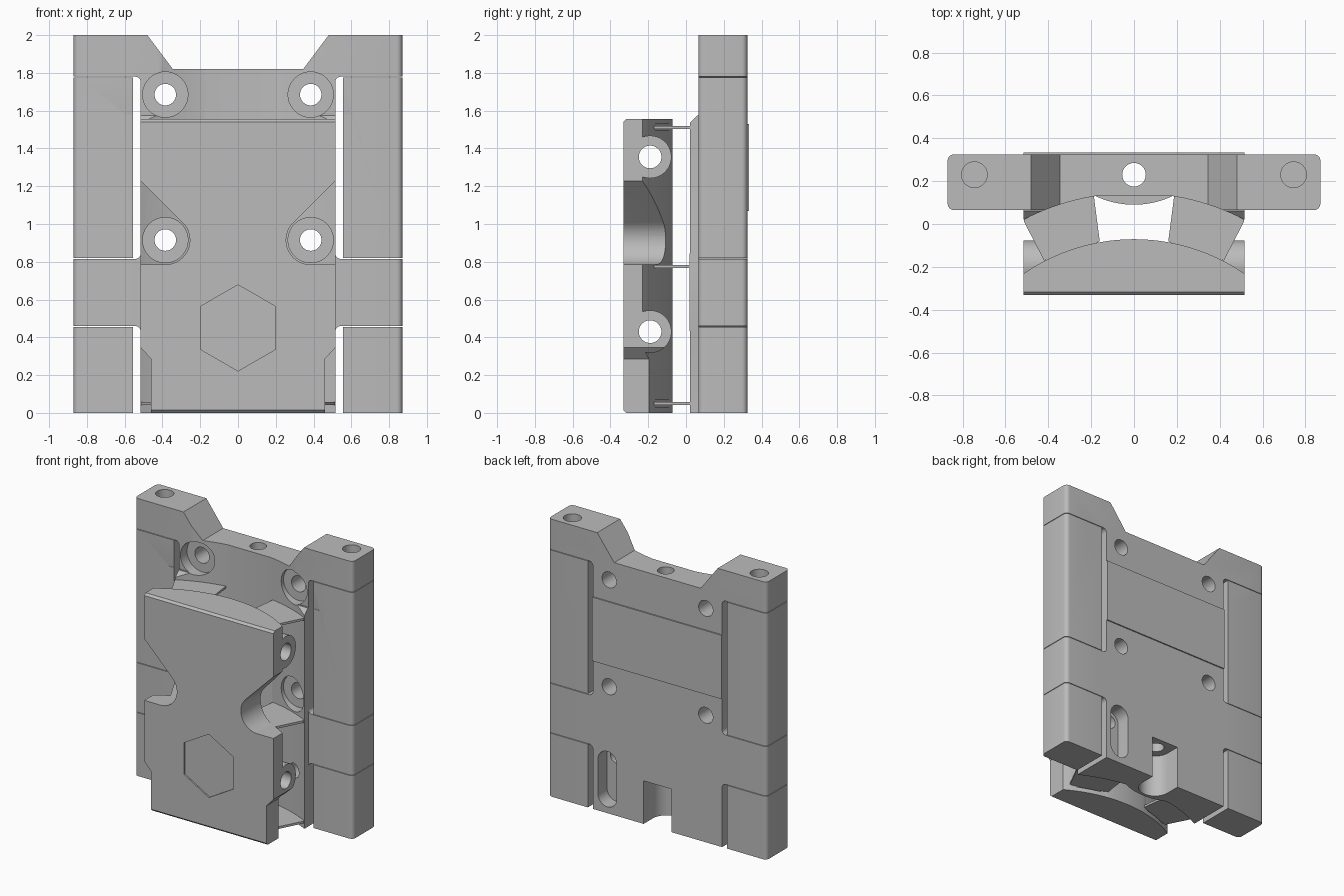
import bpy, bmesh
from math import sin, cos, pi, sqrt, radians

if "Cube" in bpy.data.objects:
    bpy.data.objects.remove(bpy.data.objects["Cube"])

grey = bpy.data.materials.new("machined grey")
grey.use_nodes = True
grey.diffuse_color = (0.5, 0.5, 0.5, 1)
grey.node_tree.nodes["Principled BSDF"].inputs["Base Color"].default_value = (0.5, 0.5, 0.5, 1)

AXES = {"x": lambda u, v, w: (w, u, v),
        "y": lambda u, v, w: (u, w, v),
        "z": lambda u, v, w: (u, v, w)}
SIDES = (-1, 1)
CY = -0.98            # shared centre of the curved faces
R_IN, R_OUT = 0.909, 1.125


def prism(name, pts, lo, hi, axis):
    """Extrude a closed outline along an axis."""
    bm = bmesh.new()
    rings = [[bm.verts.new(AXES[axis](u, v, w)) for u, v in pts] for w in (lo, hi)]
    bm.faces.new(rings[0])
    bm.faces.new(rings[1])
    n = len(pts)
    for i in range(n):
        j = (i + 1) % n
        bm.faces.new((rings[0][i], rings[0][j], rings[1][j], rings[1][i]))
    bmesh.ops.recalc_face_normals(bm, faces=bm.faces)
    mesh = bpy.data.meshes.new(name)
    bm.to_mesh(mesh)
    bm.free()
    mesh.materials.append(grey)
    ob = bpy.data.objects.new(name, mesh)
    bpy.context.collection.objects.link(ob)
    return ob


def arc(cx, cy, r, a0, a1, n):
    angles = [radians(a0 + (a1 - a0) * i / n) for i in range(n + 1)]
    return [(cx + r * cos(a), cy + r * sin(a)) for a in angles]


def circle(cx, cy, r, n=40):
    return arc(cx, cy, r, 0, 360 - 360 / n, n - 1)


def rect(u0, u1, v0, v1):
    return [(u0, v0), (u1, v0), (u1, v1), (u0, v1)]


def flip(pts, s):
    return [(s * u, v) for u, v in pts]


def bow(r, half, n=40):
    """Points along a shared-centre arc from +half to -half."""
    xs = [half - 2 * half * i / n for i in range(n + 1)]
    return [(x, CY + sqrt(r * r - x * x)) for x in xs]


def boolean(ob, op, *shape):
    tool = prism("tool", *shape)
    mod = ob.modifiers.new("bool", "BOOLEAN")
    mod.operation, mod.solver, mod.object = op, "EXACT", tool
    bpy.context.view_layer.objects.active = ob
    bpy.ops.object.modifier_apply(modifier=mod.name)
    bpy.data.objects.remove(tool)


def cut(ob, *shape):
    boolean(ob, "DIFFERENCE", *shape)


def add(ob, *shape):
    boolean(ob, "UNION", *shape)


def link_outline(s):
    return flip([(0.19, 0.15), (0.513, 0.05), (0.513, 0.01), (0.42, -0.17),
                 (0.28, -0.14), (0.16, -0.08)], s)


LINK_Z = (0.05, 0.775, 1.512)

# Back plate with rounded outer corners and a saddle block
outline = (arc(0.84, 0.295, 0.03, 0, 90, 6) + arc(-0.84, 0.295, 0.03, 90, 180, 6)
           + arc(-0.84, 0.095, 0.03, 180, 270, 6) + arc(0.84, 0.095, 0.03, 270, 360, 6))
back = prism("back_plate", outline, 0, 2, "z")
add(back, rect(-0.516, 0.516, -0.05, 0.21), 0, 1.575, "z")
cut(back, [(-0.1, 1.42), (0.066, 1.58), (0.05, 1.7), (-0.1, 1.7)], -0.6, 0.6, "x")

# Curved front, flat pad, round spine and rear panel
cut(back, circle(0, CY, R_OUT, 180), -0.5, 2.5, "z")
add(back, rect(-0.193, 0.193, 0.132, 0.2), -0.01, 1.9, "z")
add(back, arc(0, 0.51, 0.42, 243.5, 296.5, 16) + [(0.18, 0.19), (-0.18, 0.19)], -0.02, 1.37, "z")
add(back, rect(-0.515, 0.515, 1.07, 1.53), 0.3, 0.334, "y")
cut(back, rect(-1, 1, -1, 1), -0.5, 0, "z")
cut(back, [(-0.555, 2.1), (-0.345, 1.82), (0.345, 1.82), (0.555, 2.1)], -0.5, 0.8, "y")

# Open bottom pocket, central bore and rear slot
pocket = arc(0, 0.22, 0.11, 180, 360, 20) + [(0.11, 0.5), (-0.11, 0.5)]
cut(back, pocket, -0.1, 0.31, "z")
cut(back, circle(0, 0.23, 0.055), 0.2, 2.1, "z")
cut(back, arc(0.4, 0.37, 0.075, 0, 180, 16) + arc(0.4, 0.12, 0.075, 180, 360, 16), 0.22, 0.5, "y")
cut(back, circle(0.4, 0.37, 0.05), -0.2, 0.5, "y")

# Counterbored screw holes, rounded gaps, slits and pin holes
for s in SIDES:
    for z in (0.915, 1.685):
        cut(back, circle(s * 0.385, z, 0.12), -0.2, 0.14, "y")
        cut(back, circle(s * 0.385, z, 0.057), -0.2, 0.8, "y")
    upper = (arc(0.545, 0.845, 0.03, 180, 270, 6) + [(0.555, 0.815), (0.555, 1.78)]
             + arc(0.545, 1.75, 0.03, 90, 180, 6))
    lower = [(0.515, -0.1), (0.555, -0.1), (0.555, 0.46)] + arc(0.545, 0.43, 0.03, 90, 180, 6)
    for gap in (upper, lower):
        cut(back, flip(gap, s), -0.3, 0.8, "y")
    for z in (0.458, 0.817, 1.778):
        cut(back, flip(rect(0.55, 0.9, z - 0.002, z + 0.002), s), -0.3, 0.8, "y")
    cut(back, circle(s * 0.745, 0.23, 0.06), 1.6, 2.1, "z")

# Front block with a bowed rear face
front = prism("front_block", bow(R_IN, 0.515) + [(-0.515, -0.332), (0.515, -0.332)], 0, 1.555, "z")
for s in SIDES:
    for z in (0.43, 1.355):
        add(front, circle(-0.19, z, 0.113), s * 0.25, s * 0.515, "x")

# Side notches, lower corner steps and cross holes
for s in SIDES:
    notch = arc(0.385, 0.915, 0.13, 135, 270, 24) + [(0.7, 0.785), (0.7, 1.414)]
    cut(front, flip(notch, s), -0.6, 0.3, "y")
    step = [(0.46, -0.1), (0.46, 0.285), (0.56, 0.395), (0.7, 0.395), (0.7, -0.1)]
    cut(front, flip(step, s), -0.6, 0.3, "y")
for z in (0.43, 1.355):
    cut(front, circle(-0.19, z, 0.06), -0.7, 0.7, "x")

# Edge chamfers and hexagon recess
cut(front, [(-0.35, 1.522), (-0.35, 1.6), (-0.272, 1.6)], -0.7, 0.7, "x")
cut(front, [(-0.35, 0.033), (-0.35, -0.05), (-0.267, -0.05)], -0.7, 0.7, "x")
cut(front, arc(0, 0.45, 0.228, 30, 330, 5), -0.4, -0.322, "y")

# Thin linking blades seated in slots
for s in SIDES:
    for z in LINK_Z:
        if z < 0.7 or z > 0.8:
            cut(front, link_outline(s), z - 0.018, z + 0.018, "z")
        side = "left" if s > 0 else "right"
        prism(f"link_blade_{side}", link_outline(s), z - 0.008, z + 0.008, "z")

# Smooth the round faces, keep hard edges
for ob in (back, front):
    bpy.ops.object.select_all(action="DESELECT")
    ob.select_set(True)
    bpy.context.view_layer.objects.active = ob
    bpy.ops.object.shade_smooth_by_angle(angle=radians(30))
